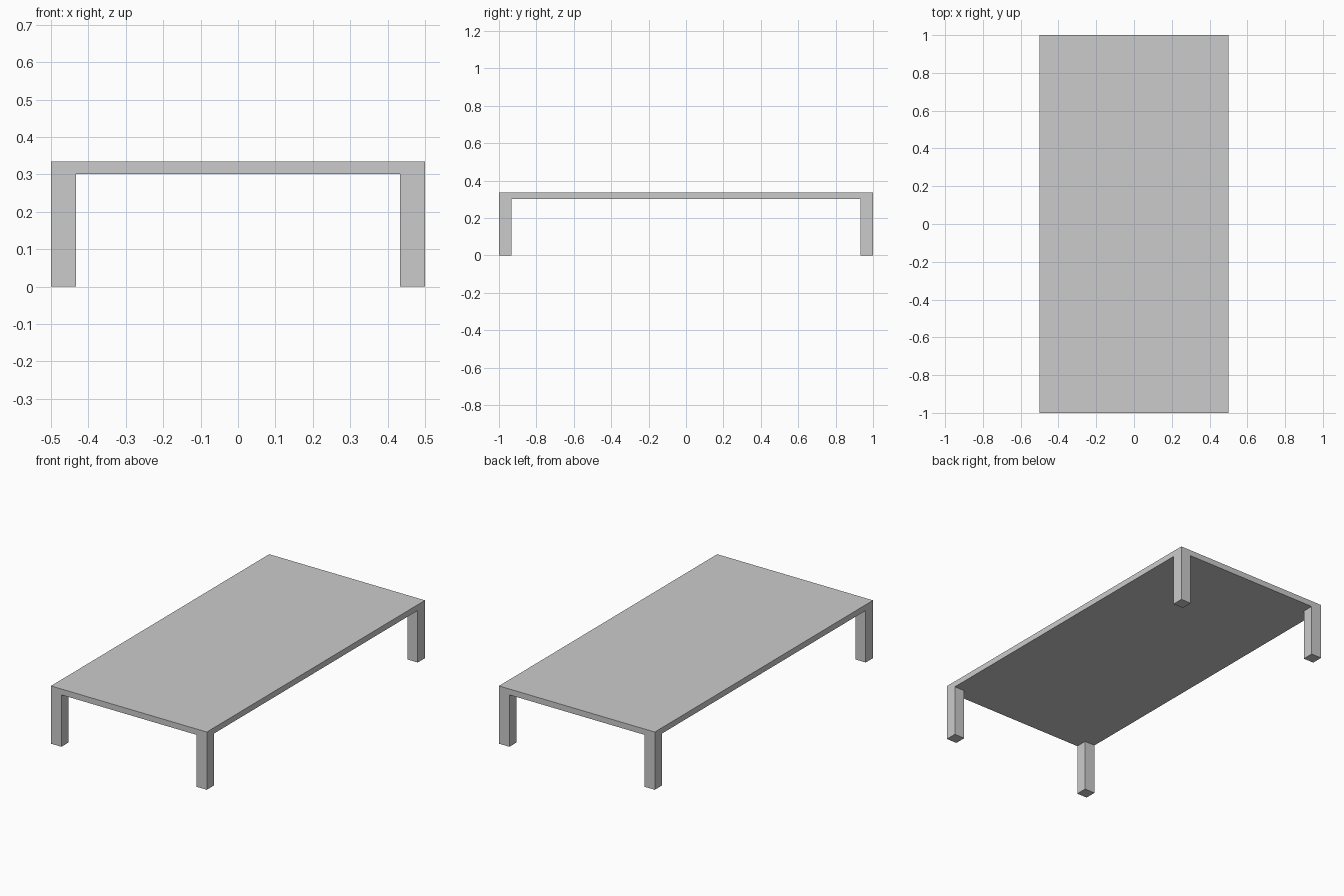
import bpy, bmesh

if "Cube" in bpy.data.objects:
    bpy.data.objects.remove(bpy.data.objects["Cube"])

HX, HY = 0.5, 1.0          # half width and half length
LEG = 0.067                # square leg thickness
UNDER, TOP = 0.301, 0.335  # underside and upper face of the slab

bm = bmesh.new()

# Underside as a 3 x 3 grid whose corner cells match the legs
xs = (-HX, -HX + LEG, HX - LEG, HX)
ys = (-HY, -HY + LEG, HY - LEG, HY)
grid = [[bm.verts.new((x, y, UNDER)) for y in ys] for x in xs]
cells = {}
for i in range(3):
    for j in range(3):
        cells[i, j] = bm.faces.new((grid[i][j], grid[i][j + 1],
                                    grid[i + 1][j + 1], grid[i + 1][j]))
corners = [cells[i, j] for i in (0, 2) for j in (0, 2)]

# Slab edges and a single top face
outer = ([grid[i][0] for i in range(3)] + [grid[3][j] for j in range(3)]
         + [grid[i][3] for i in (3, 2, 1)] + [grid[0][j] for j in (3, 2, 1)])
upper = [bm.verts.new((v.co.x, v.co.y, TOP)) for v in outer]
bm.faces.new(upper)
for k in range(len(outer)):
    n = (k + 1) % len(outer)
    bm.faces.new((outer[k], outer[n], upper[n], upper[k]))

# Legs pulled down from the corner cells to the floor
for face in bmesh.ops.extrude_discrete_faces(bm, faces=corners)["faces"]:
    for v in face.verts:
        v.co.z = 0

bmesh.ops.recalc_face_normals(bm, faces=bm.faces[:])
mesh = bpy.data.meshes.new("low_table")
bm.to_mesh(mesh)
bm.free()
bpy.context.collection.objects.link(bpy.data.objects.new("low_table", mesh))
